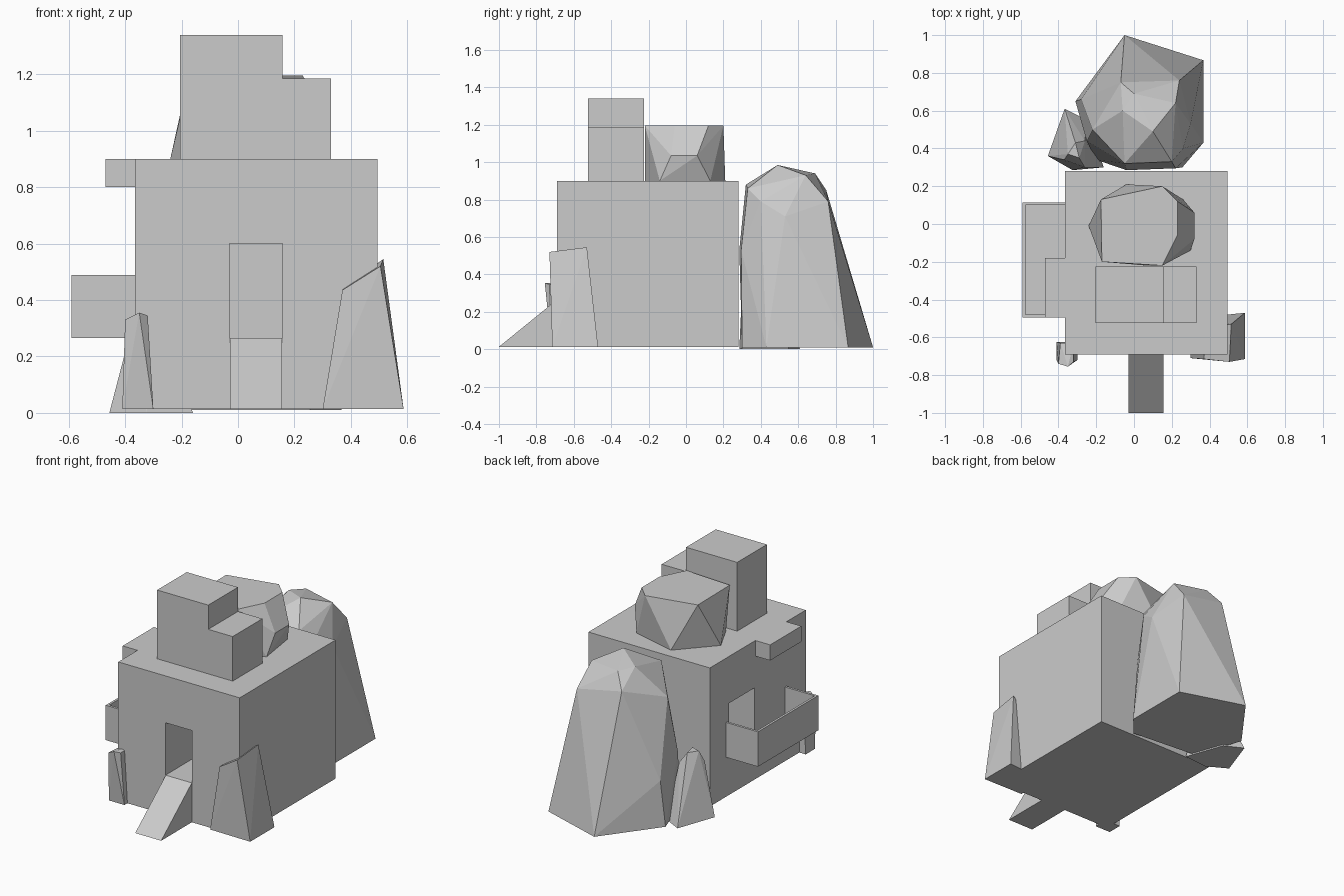
import bpy
import bmesh

cube = bpy.data.objects.get("Cube")
if cube:
    bpy.data.objects.remove(cube, do_unlink=True)

stone = bpy.data.materials.new("grey_stone")
stone.use_nodes = True
GREY = (0.6, 0.6, 0.6, 1)
stone.diffuse_color = GREY
stone.node_tree.nodes["Principled BSDF"].inputs["Base Color"].default_value = GREY


def finish(name, bm):
    bmesh.ops.recalc_face_normals(bm, faces=bm.faces)
    mesh = bpy.data.meshes.new(name)
    bm.to_mesh(mesh)
    bm.free()
    mesh.materials.append(stone)
    obj = bpy.data.objects.new(name, mesh)
    bpy.context.collection.objects.link(obj)
    return obj


def box(name, low, high):
    bm = bmesh.new()
    bmesh.ops.create_cube(bm, size=1)
    for v in bm.verts:
        v.co = [(a + b) / 2 + c * (b - a) for a, b, c in zip(low, high, v.co)]
    return finish(name, bm)


def prism(name, profile, axis, start, end):
    """Extrude a closed profile along the x or y axis."""
    bm = bmesh.new()
    place = (lambda p: (start, *p)) if axis == 0 else (lambda p: (p[0], start, p[1]))
    face = bm.faces.new([bm.verts.new(place(p)) for p in profile])
    grown = bmesh.ops.extrude_face_region(bm, geom=[face])["geom"]
    for v in grown:
        if isinstance(v, bmesh.types.BMVert):
            v.co[axis] = end
    return finish(name, bm)


def rock(name, points):
    """Faceted boulder wrapped around a few corner points."""
    bm = bmesh.new()
    for p in points:
        bm.verts.new(p)
    found = bmesh.ops.convex_hull(bm, input=bm.verts)
    spare = {g for g in found["geom_interior"] + found["geom_unused"]
             if isinstance(g, bmesh.types.BMVert)}
    bmesh.ops.delete(bm, geom=list(spare), context='VERTS')
    bmesh.ops.dissolve_limit(bm, angle_limit=0.03, verts=bm.verts, edges=bm.edges)
    return finish(name, bm)


def carve(obj, low, high):
    cutter = box("cutter", low, high)
    cutter.hide_render = True
    mod = obj.modifiers.new("carve", 'BOOLEAN')
    mod.operation = 'DIFFERENCE'
    mod.solver = 'EXACT'
    mod.object = cutter
    bpy.context.view_layer.objects.active = obj
    bpy.ops.object.modifier_apply(modifier=mod.name)
    bpy.data.objects.remove(cutter, do_unlink=True)


FLOOR = 0.265
DOOR_TOP = 0.6

# House block with a front doorway and a balcony doorway
house = box("house_block", (-0.365, -0.69, 0.013), (0.495, 0.28, 0.9))
carve(house, (-0.03, -0.8, FLOOR), (0.158, -0.3, DOOR_TOP))
carve(house, (-0.5, -0.17, FLOOR + 0.015), (-0.1, 0.086, DOOR_TOP))

# Stepped rooftop tower
prism("roof_tower", [(-0.205, 0.9), (0.33, 0.9), (0.33, 1.185),
                     (0.157, 1.185), (0.157, 1.34), (-0.205, 1.34)], 1, -0.525, -0.225)

# Balcony tray with thin rails, and the ledge above it
balcony = box("balcony", (-0.59, -0.495, FLOOR), (-0.365, 0.115, 0.488))
carve(balcony, (-0.575, -0.48, FLOOR + 0.015), (-0.3, 0.1, 0.6))
box("roof_ledge", (-0.47, -0.495, 0.8), (-0.365, -0.18, 0.9))

# Entrance ramp
prism("entrance_ramp", [(-1, 0.013), (-0.69, 0.013), (-0.69, FLOOR)], 0, -0.028, 0.156)

# Boulder on the roof
rock("roof_boulder", [
    (-0.175, 0.13, 1.195), (0.15, 0.2, 1.195), (0.23, 0.12, 1.195),
    (0.23, -0.06, 1.195), (0.15, -0.22, 1.195), (-0.17, -0.2, 1.195),
    (0.32, 0.06, 1.035), (0.32, -0.08, 1.035),
    (-0.04, 0.21, 0.9), (0.26, 0.13, 0.9), (0.3, -0.14, 0.9),
    (0.07, -0.22, 0.9), (-0.15, -0.19, 0.9), (-0.24, -0.01, 0.9)])

# Boulders behind the house
rock("large_back_boulder", [
    (-0.05, 1, 0.01), (0.367, 0.867, 0.01), (0.367, 0.43, 0.01),
    (0.256, 0.3, 0.01), (-0.2, 0.34, 0.01), (-0.31, 0.65, 0.01),
    (-0.14, 0.81, 0.33), (-0.28, 0.66, 0.3), (-0.25, 0.44, 0.4),
    (0.22, 0.295, 0.53), (-0.04, 0.285, 0.53), (0.3, 0.53, 0.71),
    (0.26, 0.4, 0.79), (-0.22, 0.5, 0.76), (0.24, 0.76, 0.79),
    (-0.07, 0.75, 0.85), (0.2, 0.33, 0.86), (-0.05, 0.32, 0.88),
    (0.1, 0.49, 0.985), (0.22, 0.64, 0.93), (0, 0.69, 0.94), (-0.06, 0.6, 0.95)])
rock("small_back_boulder", [
    (-0.367, 0.61, 0), (-0.456, 0.36, 0), (-0.325, 0.285, 0), (-0.16, 0.3, 0),
    (-0.25, 0.55, 0), (-0.4, 0.37, 0.2), (-0.37, 0.34, 0.33), (-0.26, 0.3, 0.33),
    (-0.26, 0.44, 0.33), (-0.35, 0.37, 0.4), (-0.29, 0.35, 0.4), (-0.31, 0.43, 0.4)])

# Wedge stones leaning on the front corners
rock("front_left_stone", [
    (0.3, -0.71, 0.013), (0.587, -0.715, 0.013), (0.587, -0.47, 0.013),
    (0.3, -0.5, 0.013), (0.37, -0.715, 0.435), (0.505, -0.73, 0.52),
    (0.515, -0.53, 0.545), (0.38, -0.55, 0.45)])
rock("front_right_stone", [
    (-0.41, -0.72, 0.013), (-0.3, -0.72, 0.013), (-0.3, -0.625, 0.013),
    (-0.41, -0.625, 0.013), (-0.4, -0.74, 0.33), (-0.35, -0.755, 0.355),
    (-0.32, -0.73, 0.345), (-0.32, -0.63, 0.345), (-0.39, -0.63, 0.33)])
